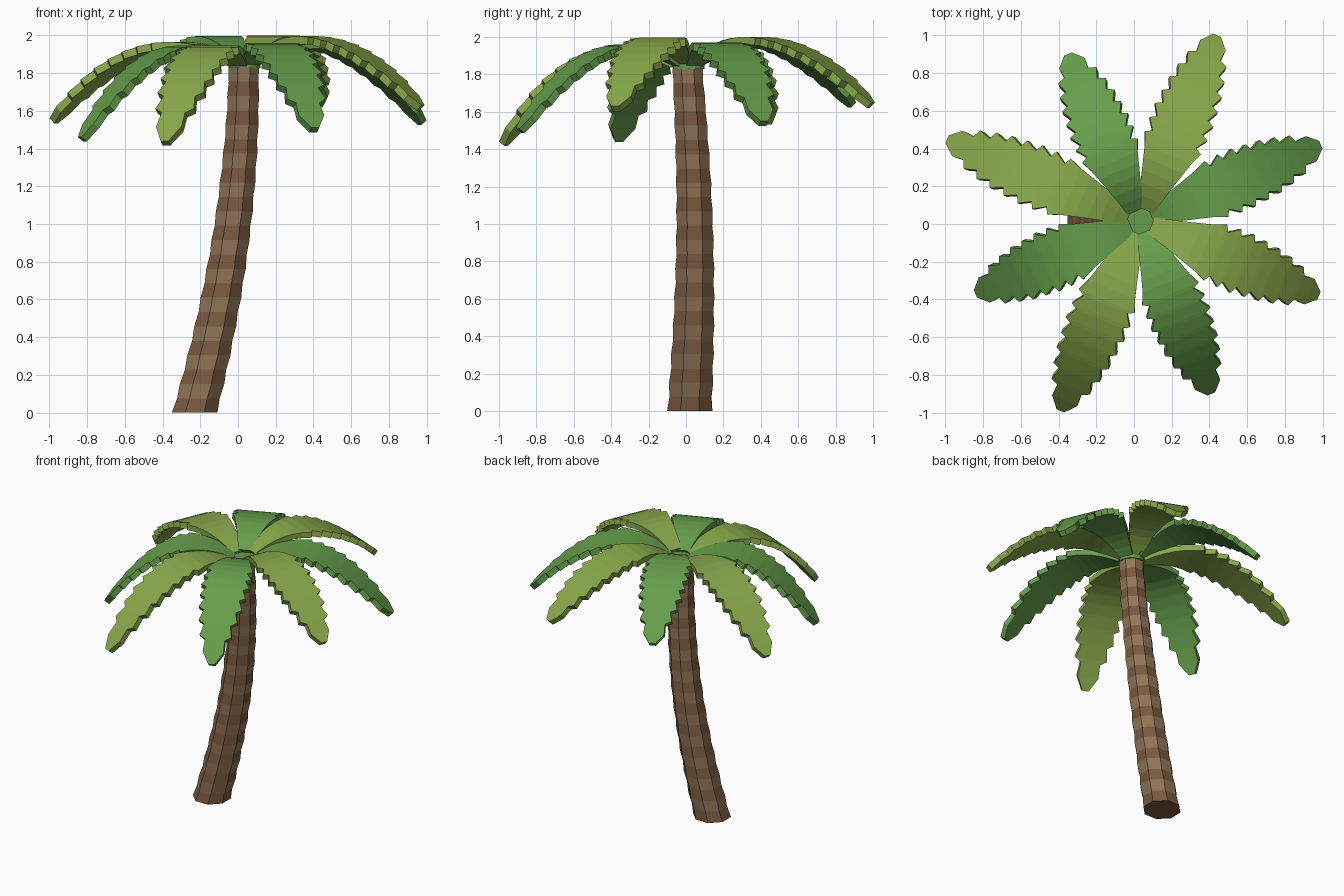
import bpy, bmesh, math

if "Cube" in bpy.data.objects:
    bpy.data.objects.remove(bpy.data.objects["Cube"])

def material(name, color):
    m = bpy.data.materials.new(name)
    m.diffuse_color = (*color, 1)
    m.use_nodes = True
    m.node_tree.nodes["Principled BSDF"].inputs["Base Color"].default_value = m.diffuse_color
    return m

bark_dark = material("bark_dark", (0.19, 0.10, 0.05))
bark_light = material("bark_light", (0.29, 0.18, 0.095))
leaf_light = material("leaf_light", (0.25, 0.40, 0.07))
leaf_dark = material("leaf_dark", (0.13, 0.34, 0.07))

def make_object(name, bm, mats):
    bmesh.ops.recalc_face_normals(bm, faces=bm.faces)
    me = bpy.data.meshes.new(name)
    bm.to_mesh(me)
    bm.free()
    for m in mats:
        me.materials.append(m)
    ob = bpy.data.objects.new(name, me)
    bpy.context.collection.objects.link(ob)
    return ob

def interp(table, s):
    for (a, u), (b, v) in zip(table, table[1:]):
        if s <= b:
            return u + (v - u) * (s - a) / (b - a)
    return table[-1][1]

# Trunk: leaning octagonal column with alternating bark bands
BANDS, SIDES, TOP = 24, 8, 1.83
bm = bmesh.new()
rings = []
for i in range(BANDS + 1):
    t = i / BANDS
    cx = 0.03 - 0.26 * (1 - t) ** 1.9
    cy = 0.02 - 0.012 * t + 0.033 * math.sin(math.pi * t)
    r = (0.128 - 0.042 * t) * (1.025 if i % 2 == 0 else 0.965)
    rings.append([bm.verts.new((cx + r * math.cos((k + 0.5) * math.tau / SIDES),
                                cy + r * math.sin((k + 0.5) * math.tau / SIDES),
                                TOP * t)) for k in range(SIDES)])
for i in range(BANDS):
    for k in range(SIDES):
        n = (k + 1) % SIDES
        f = bm.faces.new((rings[i][k], rings[i][n], rings[i + 1][n], rings[i + 1][k]))
        f.material_index = i % 2
bm.faces.new(rings[0])
bm.faces.new(rings[-1]).material_index = 1
make_object("trunk", bm, [bark_dark, bark_light])

# Crown hub: small green disc the fronds grow from
HX, HY = 0.035, 0.015
bm = bmesh.new()
bmesh.ops.create_cone(bm, cap_ends=True, segments=16, radius1=0.085, radius2=0.085, depth=0.035)
bmesh.ops.translate(bm, verts=bm.verts, vec=(HX, HY, 1.845))
make_object("crown_hub", bm, [leaf_dark])

# Fronds: arched strips with saw-toothed edges
WIDTH = [(0, 0.032), (0.2, 0.085), (0.38, 0.14), (0.55, 0.152), (0.75, 0.13), (0.9, 0.085), (1, 0.022)]
stations = [(0.06, 0), (0.12, 0), (0.18, 0), (0.24, 0), (0.30, 0), (0.36, 0)]
for j in range(8):
    s = 0.40 + j * 0.075
    stations += [(s + 0.022, 0.017), (s + 0.04, -0.02)]
stations[-1] = (1.0, 0)

def frond(name, tip, peak, mat):
    dx, dy = tip[0] - HX, tip[1] - HY
    length = math.hypot(dx, dy)
    dx, dy = dx / length, dy / length
    bm = bmesh.new()
    prev = None
    for s, tooth in stations:
        if s < 0.35:
            z = peak - (peak - 1.84) * (1 - s / 0.35) ** 2
        else:
            z = peak - (peak - tip[2]) * ((s - 0.35) / 0.65) ** 1.9
        w = interp(WIDTH, s) + tooth
        px, py = HX + dx * length * s, HY + dy * length * s
        pair = [bm.verts.new((px - dy * w * e, py + dx * w * e, z)) for e in (1, -1)]
        if prev:
            bm.faces.new((prev[0], prev[1], pair[1], pair[0]))
        prev = pair
    for f in bm.faces:
        f.normal_update()
    ob = make_object(name, bm, [mat])
    if ob.data.polygons[8].normal.z < 0:
        ob.data.flip_normals()
    mod = ob.modifiers.new("thickness", "SOLIDIFY")
    mod.thickness = 0.04
    mod.offset = -1

# Tip position and peak height of each frond, going round the crown
fronds = [((0.44, 1.00, 1.65), 2.00), ((0.99, 0.42, 1.55), 1.97),
          ((0.98, -0.38, 1.63), 1.995), ((0.41, -0.90, 1.51), 1.96),
          ((-0.39, -0.99, 1.44), 1.945), ((-0.84, -0.37, 1.46), 1.945),
          ((-0.99, 0.45, 1.56), 1.965), ((-0.35, 0.90, 1.65), 1.995)]
for i, (tip, peak) in enumerate(fronds):
    frond(f"frond_{i + 1}", tip, peak, leaf_dark if i % 2 else leaf_light)
